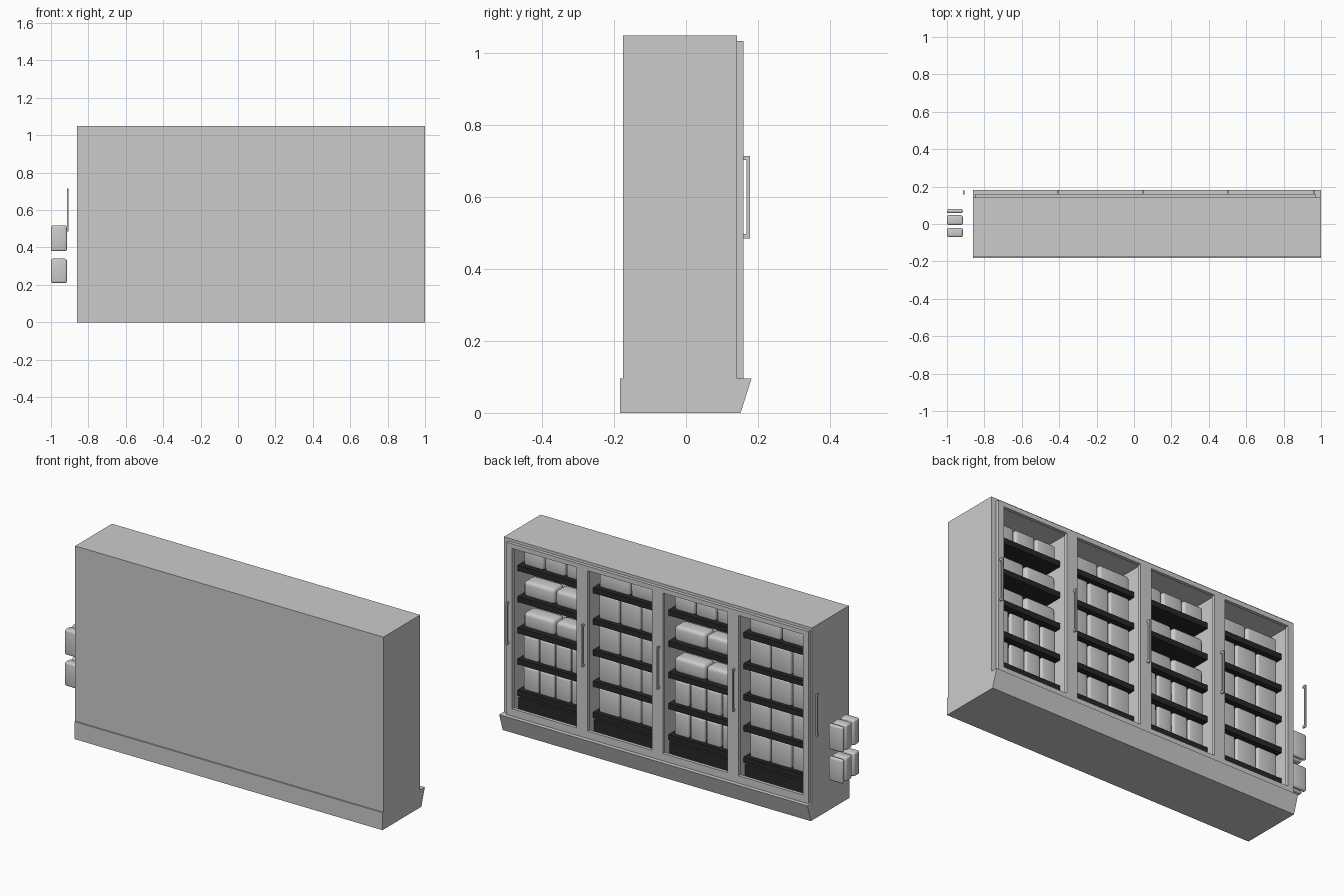
import bpy, bmesh

if "Cube" in bpy.data.objects:
    bpy.data.objects.remove(bpy.data.objects["Cube"])

dark = bpy.data.materials.new("dark_shelf")
dark.diffuse_color = (0.02, 0.02, 0.02, 1)
dark.use_nodes = True
dark.node_tree.nodes["Principled BSDF"].inputs["Base Color"].default_value = dark.diffuse_color


def add_mesh(name, bm, mat=None, smooth=False):
    bmesh.ops.recalc_face_normals(bm, faces=bm.faces)
    me = bpy.data.meshes.new(name)
    bm.to_mesh(me)
    bm.free()
    if mat:
        me.materials.append(mat)
    for p in me.polygons:
        p.use_smooth = smooth
    ob = bpy.data.objects.new(name, me)
    bpy.context.collection.objects.link(ob)
    return ob


def add_box(bm, x0, x1, y0, y1, z0, z1, bevel=0):
    """Add one box to bm, optionally rounded."""
    new = bmesh.ops.create_cube(bm, size=1)["verts"]
    for v in new:
        v.co = ((x0 + x1) / 2 + v.co.x * (x1 - x0),
                (y0 + y1) / 2 + v.co.y * (y1 - y0),
                (z0 + z1) / 2 + v.co.z * (z1 - z0))
    if bevel:
        edges = list({e for v in new for e in v.link_edges})
        bmesh.ops.bevel(bm, geom=edges, offset=bevel, segments=3,
                        profile=0.5, affect='EDGES')


def boxes(name, dims, mat=None, bevel=0):
    bm = bmesh.new()
    for d in dims:
        add_box(bm, *d, bevel=bevel)
    return add_mesh(name, bm, mat, smooth=bevel > 0)


X0, X1 = -0.86, 1.0
DOOR_X0, PITCH = -0.85, 0.455
BASE_Z, TOP_Z = 0.095, 1.05

# plinth with sloped kick face, extruded along x
bm = bmesh.new()
profile = [(-0.183, 0), (0.152, 0), (0.182, BASE_Z), (-0.183, BASE_Z)]
face = bm.faces.new([bm.verts.new((X0, y, z)) for y, z in profile])
ext = bmesh.ops.extrude_face_region(bm, geom=[face])["geom"]
bmesh.ops.translate(bm, vec=(X1 - X0, 0, 0),
                    verts=[g for g in ext if isinstance(g, bmesh.types.BMVert)])
add_mesh("plinth", bm)

# cabinet shell, open towards +y
boxes("back_panel", [(X0, X1, -0.175, -0.15, BASE_Z, TOP_Z)])
boxes("side_panels", [(X0, X0 + 0.03, -0.15, 0.142, BASE_Z, TOP_Z),
                      (X1 - 0.05, X1, -0.15, 0.142, BASE_Z, TOP_Z)])
boxes("top_panel", [(X0 + 0.03, X1 - 0.05, -0.15, 0.142, TOP_Z - 0.035, TOP_Z)])
boxes("dividers", [(DOOR_X0 + i * PITCH - 0.02, DOOR_X0 + i * PITCH + 0.02,
                    -0.15, 0.142, BASE_Z, TOP_Z - 0.035) for i in (1, 2, 3)])

# shelf heights
SHELVES = [0.21, 0.38, 0.55, 0.72, 0.89]


def handle(name, x):
    boxes(name, [(x - 0.004, x + 0.004, 0.169, 0.178, 0.485, 0.715),
                 (x - 0.004, x + 0.004, 0.158, 0.169, 0.485, 0.497),
                 (x - 0.004, x + 0.004, 0.158, 0.169, 0.703, 0.715)])


def stock_row(name, xa, xb, count, z, height, rows, bevel):
    """Packs side by side across a shelf, one copy per depth row."""
    step = (xb - xa) / count
    boxes(name, [(xa + i * step + 0.004, xa + (i + 1) * step - 0.004,
                  ya, yb, z, z + height + lift)
                 for i in range(count) for ya, yb, lift in rows], bevel=bevel)


three_deep = [(-0.07, -0.022, 0), (-0.005, 0.047, 0), (0.058, 0.08, 0)]
two_deep = [(-0.1, -0.01, 0), (0.0, 0.08, 0)]
stepped = [(-0.1, -0.02, 0.02), (-0.01, 0.08, 0)]

for i in range(4):
    a, b = DOOR_X0 + i * PITCH, DOOR_X0 + (i + 1) * PITCH
    f = 0.033
    # door frame: two stiles and two rails
    boxes(f"door_frame_{i}", [
        (a, a + f, 0.142, 0.16, BASE_Z, 1.035),
        (b - f, b, 0.142, 0.16, BASE_Z, 1.035),
        (a + f, b - f, 0.142, 0.16, BASE_Z, BASE_Z + 0.04),
        (a + f, b - f, 0.142, 0.16, 1.01, 1.035)])
    handle(f"door_handle_{i}", b - 0.01)

    # shelves and dark bottom well
    xa, xb = a + 0.02, b - 0.02
    boxes(f"shelves_{i}", [(xa, xb, -0.15, 0.095, z - 0.03, z) for z in SHELVES], dark)
    boxes(f"bottom_well_{i}", [(xa, xb, -0.15, 0.085, BASE_Z, 0.165)], dark)

    # stock alternates between small packs and tall packs
    xa, xb = a + 0.03, b - 0.04
    if i % 2:
        for k in (0, 1):
            stock_row(f"small_packs_{i}_{k}", xa, xb, 4, SHELVES[k], 0.13, three_deep, 0.01)
        for k in (2, 3):
            stock_row(f"wide_packs_{i}_{k}", xa, xb, 2, SHELVES[k], 0.085, stepped, 0.018)
        stock_row(f"top_packs_{i}", xa, xb, 3, SHELVES[4], 0.085, two_deep, 0.014)
    else:
        for k in range(4):
            stock_row(f"tall_packs_{i}_{k}", xa, xb, 3, SHELVES[k], 0.135, two_deep, 0.01)
        stock_row(f"top_packs_{i}", xa, xb, 2, SHELVES[4], 0.085, two_deep, 0.014)

# stray handle and packs standing outside the left end
handle("outer_handle", -0.91)
for k, z in enumerate((0.21, 0.38)):
    stock_row(f"outer_packs_{k}", -1.004, -0.911, 1, z, 0.13 + 0.008 * k, three_deep, 0.01)
